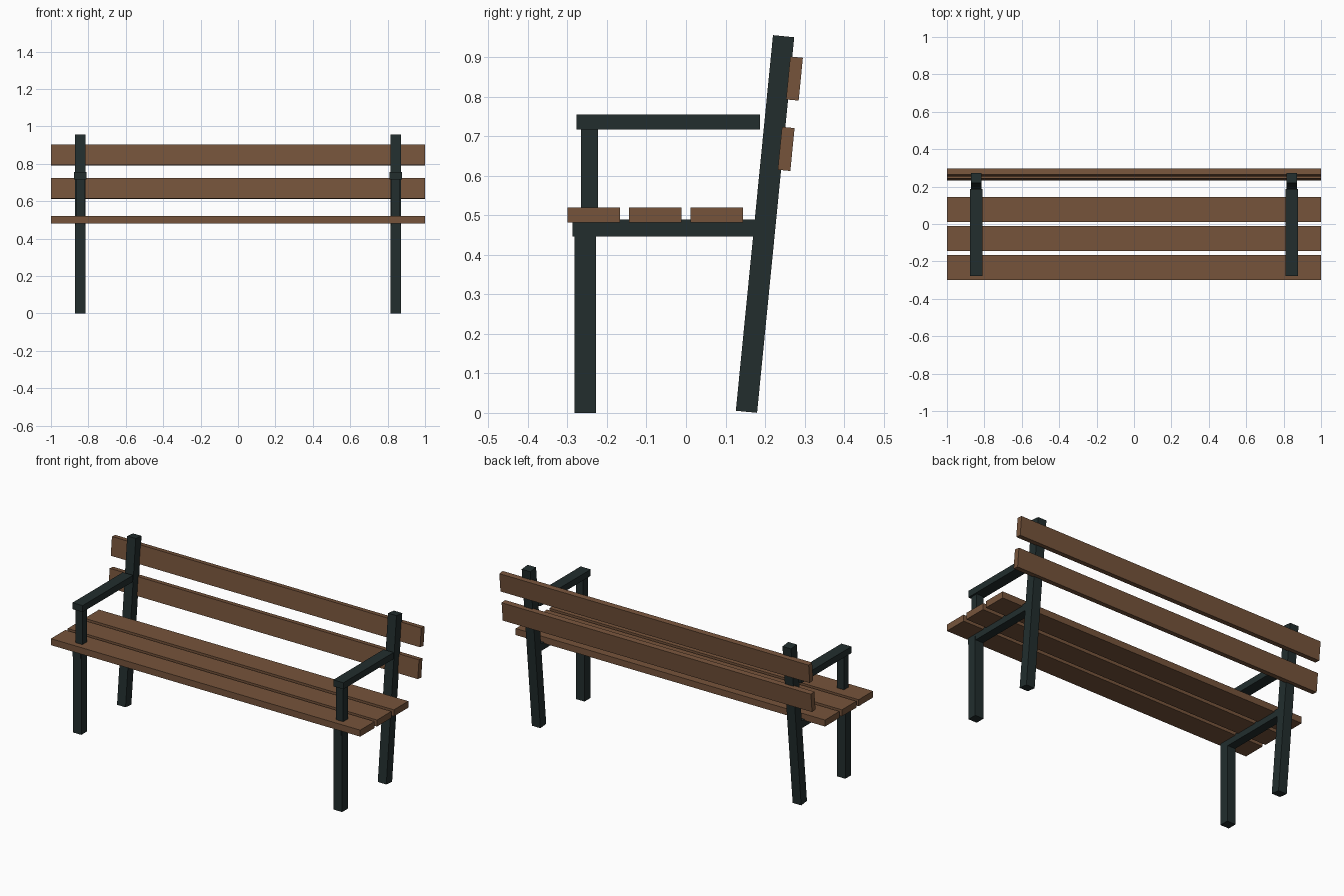
import bpy
import math
from mathutils import Matrix, Vector

if "Cube" in bpy.data.objects:
    bpy.data.objects.remove(bpy.data.objects["Cube"], do_unlink=True)


def make_material(name, colour):
    mat = bpy.data.materials.new(name)
    mat.use_nodes = True
    mat.diffuse_color = colour
    mat.node_tree.nodes["Principled BSDF"].inputs["Base Color"].default_value = colour
    return mat


wood = make_material("brown wood", (0.18, 0.088, 0.044, 1))
metal = make_material("dark green metal", (0.016, 0.027, 0.027, 1))


def box(name, centre, size, mat, lean=0.0):
    """Box of a given size, leaning backwards about the x axis."""
    bpy.ops.mesh.primitive_cube_add(size=1)
    obj = bpy.context.object
    obj.name = name
    turn = Matrix.Rotation(-lean, 4, "X") @ Matrix.Diagonal((*size, 1))
    obj.data.transform(turn)
    obj.location = Vector(centre)
    obj.data.materials.append(mat)
    return obj


LEAN = math.atan2(0.094, 0.95)
FRAME_X = 0.843

# Side frames
for side, sign in (("left", 1), ("right", -1)):
    x = sign * FRAME_X
    box(f"{side}_front_leg", (x, -0.255, 0.235), (0.055, 0.054, 0.47), metal)
    box(f"{side}_seat_rail", (x, -0.05, 0.468), (0.05, 0.474, 0.042), metal)
    box(f"{side}_arm_post", (x, -0.244, 0.595), (0.045, 0.043, 0.25), metal)
    box(f"{side}_armrest", (x, -0.045, 0.736), (0.065, 0.465, 0.038), metal)
    box(f"{side}_rear_post", (x, 0.2, 0.478), (0.055, 0.054, 0.955), metal, LEAN)

# Seat slats
for name, y in (("front", -0.233), ("middle", -0.078), ("rear", 0.078)):
    box(f"{name}_seat_slat", (0, y, 0.501), (2, 0.133, 0.038), wood)

# Back slats, fixed behind the leaning posts
for name, y, z in (("lower", 0.2535, 0.668), ("upper", 0.2745, 0.846)):
    box(f"{name}_back_slat", (0, y, z), (2, 0.032, 0.109), wood, LEAN)
